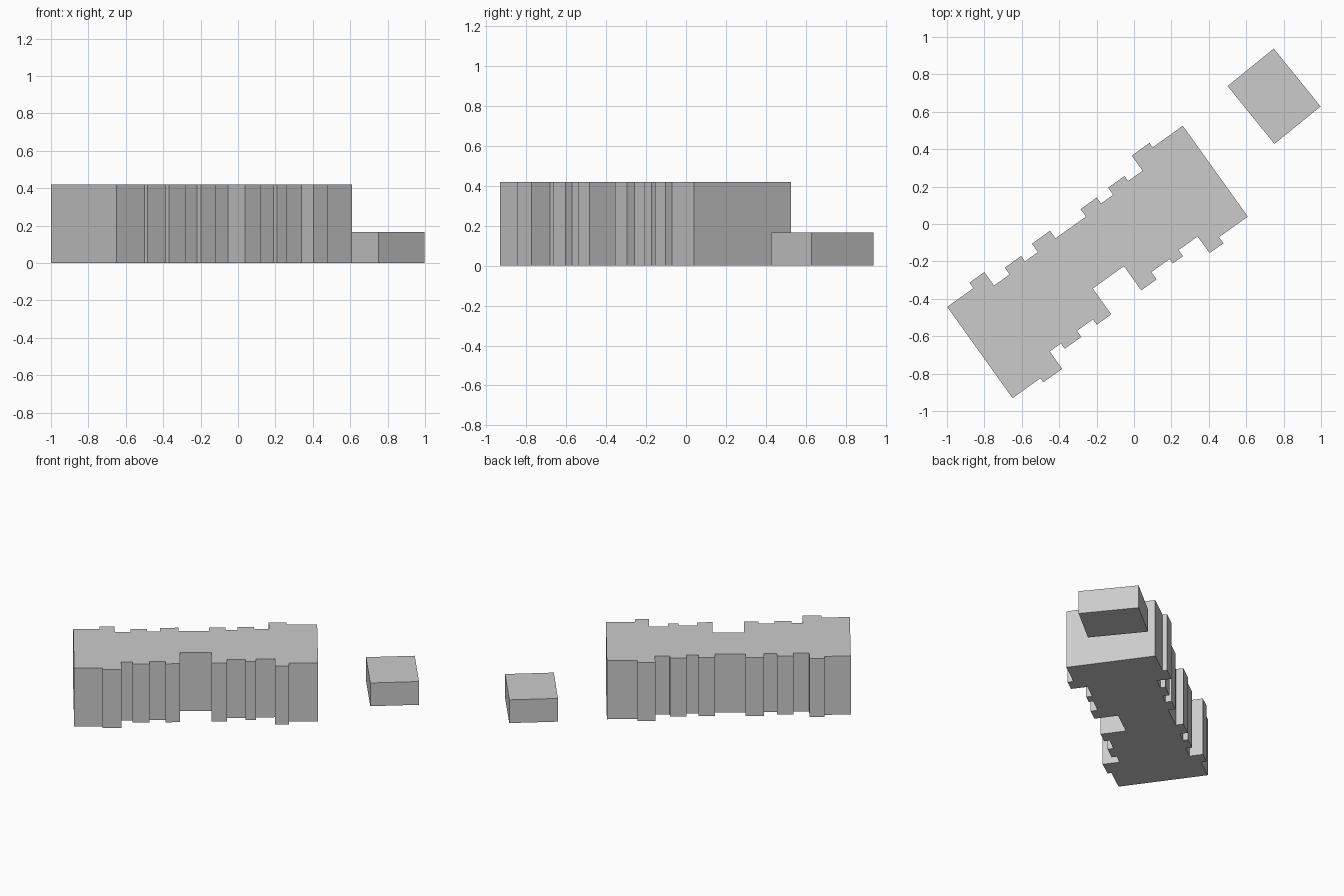
import bpy, bmesh
from math import cos, sin, radians

if "Cube" in bpy.data.objects:
    bpy.data.objects.remove(bpy.data.objects["Cube"])


def extrude_footprint(name, points, height):
    """Closed flat-faced block from a ground outline."""
    bm = bmesh.new()
    base = bm.faces.new([bm.verts.new((x, y, 0)) for x, y in points])
    top = bmesh.ops.extrude_face_region(bm, geom=[base], use_keep_orig=True)
    verts = [g for g in top["geom"] if isinstance(g, bmesh.types.BMVert)]
    bmesh.ops.translate(bm, verts=verts, vec=(0, 0, height))
    bmesh.ops.recalc_face_normals(bm, faces=bm.faces)
    mesh = bpy.data.meshes.new(name)
    bm.to_mesh(mesh)
    bm.free()
    obj = bpy.data.objects.new(name, mesh)
    bpy.context.collection.objects.link(obj)
    return obj


def stepped_wall(start, bays):
    """Each bay is (end along the wall, offset from the building axis)."""
    points = []
    for end, offset in bays:
        points += [(start, offset), (end, offset)]
        start = end
    return points


def rotated(points, degrees, centre=(0, 0)):
    c, s = cos(radians(degrees)), sin(radians(degrees))
    return [(centre[0] + u * c - v * s, centre[1] + u * s + v * c) for u, v in points]


# Terrace: stepped bays along the back and front walls
LEFT, RIGHT = -1.07, 0.518
back = [(-0.898, 0.221), (-0.80, 0.257), (-0.698, 0.168), (-0.59, 0.212),
        (-0.505, 0.177), (-0.386, 0.232), (-0.186, 0.182), (-0.08, 0.231),
        (0.0, 0.192), (0.108, 0.238), (0.203, 0.205), (0.32, 0.304), (RIGHT, 0.275)]
front = [(-0.887, -0.379), (-0.763, -0.406), (-0.689, -0.292), (-0.58, -0.327),
         (-0.475, -0.287), (-0.38, -0.322), (-0.175, -0.152), (-0.074, -0.311),
         (0.046, -0.263), (0.113, -0.292), (0.238, -0.252), (0.329, -0.362),
         (RIGHT, -0.322)]
outline = stepped_wall(LEFT, back) + stepped_wall(LEFT, front)[::-1]
extrude_footprint("terrace_building", rotated(outline, 35.6), 0.42)

# Detached low annex
w, d = 0.159, 0.199
box = [(-w, -d), (w, -d), (w, d), (-w, d)]
extrude_footprint("annex", rotated(box, 39, (0.749, 0.683)), 0.167)
